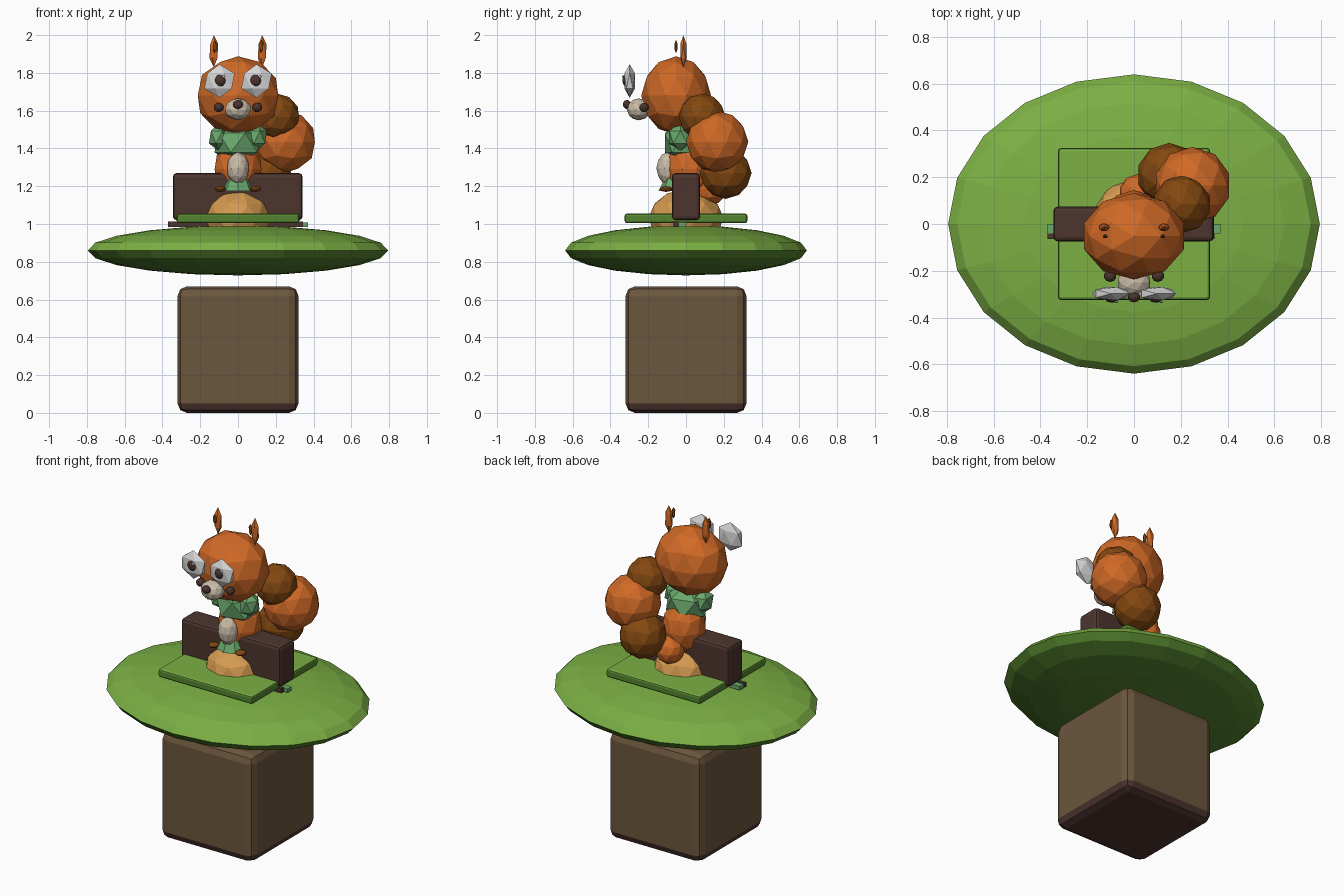
import bpy, bmesh
from mathutils import Matrix, Vector

if "Cube" in bpy.data.objects:
    bpy.data.objects.remove(bpy.data.objects["Cube"])


def material(name, r, g, b):
    m = bpy.data.materials.new(name)
    lin = [c / 12.92 if c <= 0.04045 else ((c + 0.055) / 1.055) ** 2.4
           for c in (r / 255, g / 255, b / 255)]
    m.diffuse_color = (*lin, 1)
    m.use_nodes = True
    m.node_tree.nodes["Principled BSDF"].inputs["Base Color"].default_value = m.diffuse_color
    return m


ORANGE = material("orange_fur", 208, 105, 38)
RUST = material("dark_rust_fur", 132, 72, 16)
TAN = material("tan", 212, 154, 80)
WHITE = material("eye_white", 215, 215, 215)
CREAM = material("cream", 202, 188, 168)
DARK = material("dark_brown", 77, 53, 47)
TRUNK = material("trunk_brown", 107, 86, 60)
GRASS = material("grass_green", 124, 176, 68)
MOSS = material("dark_grass", 85, 133, 47)
CLOTH = material("cloth_green", 106, 168, 108)


def finish(bm, name, mats, rule=None):
    """Turn a bmesh into an object; rule(face) picks the second colour."""
    bm.normal_update()
    for f in bm.faces:
        f.smooth = False
        if rule and rule(f):
            f.material_index = 1
    me = bpy.data.meshes.new(name)
    bm.to_mesh(me)
    bm.free()
    for m in mats:
        me.materials.append(m)
    ob = bpy.data.objects.new(name, me)
    bpy.context.collection.objects.link(ob)
    return ob


def placed(c, s):
    return Matrix.Translation(Vector(c)) @ Matrix.Diagonal((*s, 1))


def ball(name, c, r, mat, sub=2):
    bm = bmesh.new()
    bmesh.ops.create_icosphere(bm, subdivisions=sub, radius=1, matrix=placed(c, r))
    return finish(bm, name, [mat])


def pair(name, c, r, mat, sub=2):
    for side, sx in (("left", -1), ("right", 1)):
        ball(f"{name}_{side}", (sx * c[0], c[1], c[2]), r, mat, sub)


def box(name, lo, hi, mats, bevel=0, rule=None):
    bm = bmesh.new()
    c = [(a + b) / 2 for a, b in zip(lo, hi)]
    s = [b - a for a, b in zip(lo, hi)]
    bmesh.ops.create_cube(bm, size=1, matrix=placed(c, s))
    if bevel:
        bmesh.ops.bevel(bm, geom=bm.edges[:], offset=bevel, segments=2,
                        profile=0.5, affect='EDGES')
    return finish(bm, name, mats, rule)


# Trunk with dark base
box("trunk", (-.32, -.32, 0), (.32, .32, .67), [TRUNK, DARK], .05,
    lambda f: f.calc_center_median().z < .055)

# Flattened grass island, darker underneath
bm = bmesh.new()
bmesh.ops.create_uvsphere(bm, u_segments=20, v_segments=10, radius=1,
                          matrix=placed((0, 0, .86), (.795, .64, .132)))
finish(bm, "grass_island", [GRASS, MOSS], lambda f: f.calc_center_median().z < .86)

# Square grass plate
box("grass_plate", (-.325, -.325, 1.005), (.325, .325, 1.055), [GRASS, MOSS], .012,
    lambda f: f.normal.z < .9)

# Thin rails below the plate
box("rail_brown", (-.37, -.065, .985), (.345, -.04, 1.012), [DARK])
box("rail_green", (-.37, -.04, .985), (.37, 0, 1.008), [CLOTH])

# Log bench and mound
box("log", (-.345, -.075, 1.02), (.342, .075, 1.27), [DARK], .02)
ball("mound", (0, 0, 1.03), (.185, .2, .155), TAN)

# Body, clothes and feet
ball("body", (0, .02, 1.29), (.13, .125, .16), ORANGE)
ball("vest", (0, -.01, 1.43), (.14, .12, .115), CLOTH, 1)
pair("sleeve", (.1, -.03, 1.46), (.06, .07, .075), CLOTH, 1)
bm = bmesh.new()
bmesh.ops.create_cone(bm, cap_ends=True, segments=8, radius1=.09, radius2=.05, depth=.08,
                      matrix=Matrix.Translation((0, -.055, 1.215)))
finish(bm, "skirt", [CLOTH])
ball("belly", (0, -.095, 1.295), (.06, .062, .086), CREAM)
pair("foot", (.093, -.105, 1.185), (.03, .033, .015), RUST)

# Head
ball("head", (0, -.052, 1.68), (.224, .185, .208), ORANGE)
pair("ear", (.128, -.014, 1.915), (.026, .019, .085), ORANGE, 1)
pair("inner_ear", (.123, -.053, 1.94), (.012, .009, .036), RUST, 1)
pair("eye", (.098, -.298, 1.757), (.09, .033, .089), WHITE, 1)
pair("pupil", (.094, -.315, 1.76), (.031, .022, .034), DARK)
for side, x in (("left", -.075), ("right", .116)):
    ball(f"eye_glint_{side}", (x, -.333, 1.78), (.009, .006, .009), WHITE, 1)
ball("muzzle", (0, -.25, 1.607), (.072, .064, .058), CREAM)
ball("nose", (0, -.313, 1.633), (.027, .022, .024), DARK)
pair("cheek", (.102, -.222, 1.617), (.027, .026, .025), DARK)

# Curling tail
for i, (c, r, m) in enumerate((((.02, .13, 1.185), .085, ORANGE),
                               ((.15, .21, 1.27), .137, RUST),
                               ((.25, .165, 1.435), .165, ORANGE),
                               ((.205, .085, 1.567), .124, RUST))):
    ball(f"tail_{i + 1}", c, (r, r, r), m)
